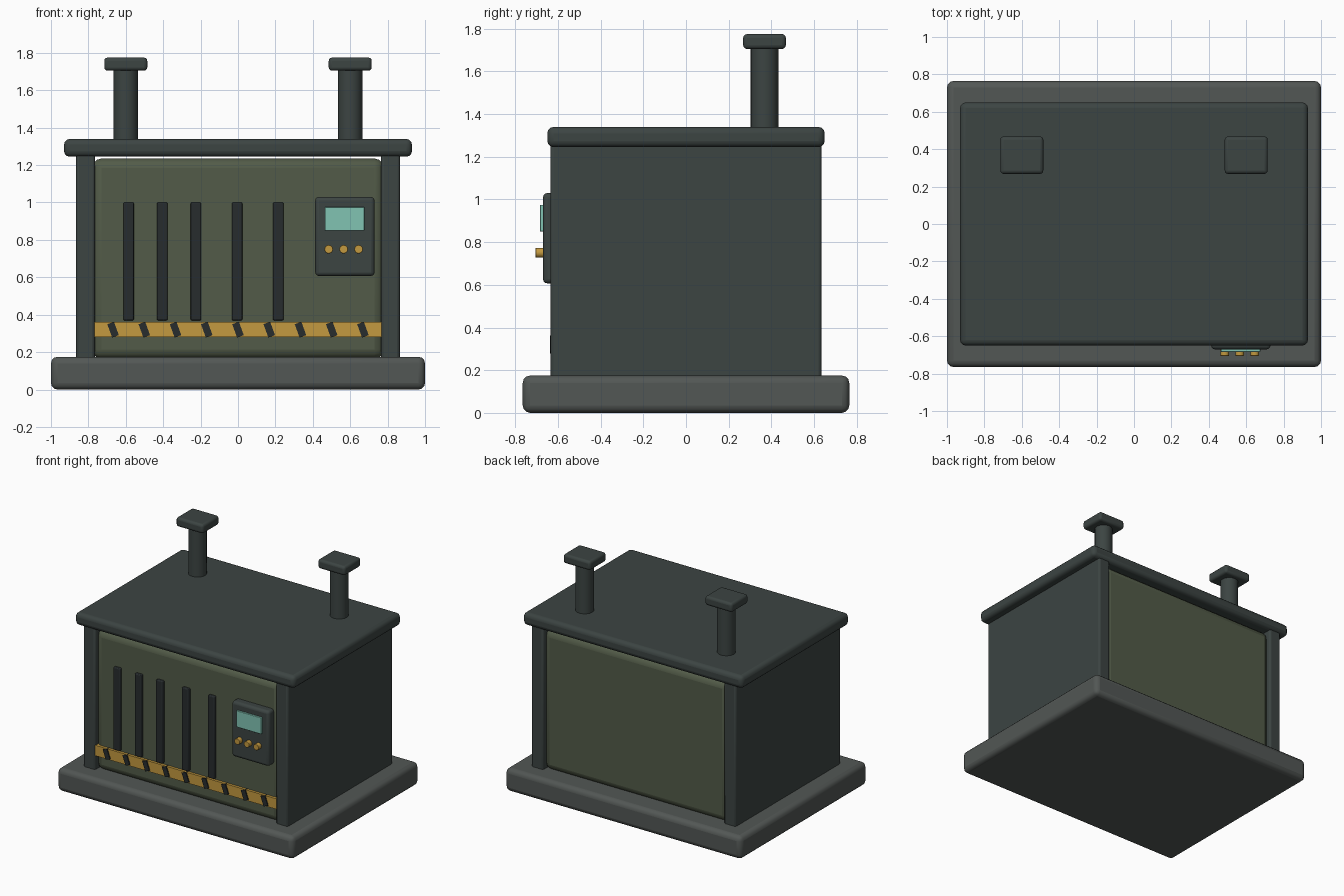
import bpy, math

if "Cube" in bpy.data.objects:
    bpy.data.objects.remove(bpy.data.objects["Cube"])


def material(name, rgb):
    m = bpy.data.materials.new(name)
    m.diffuse_color = (*rgb, 1)
    m.use_nodes = True
    m.node_tree.nodes["Principled BSDF"].inputs["Base Color"].default_value = m.diffuse_color
    return m


DARK = material("dark_steel", (0.045, 0.058, 0.055))
GREEN = material("olive_paint", (0.085, 0.105, 0.065))
STONE = material("concrete", (0.085, 0.095, 0.09))
BLACK = material("black_rubber", (0.02, 0.025, 0.027))
YELLOW = material("hazard_yellow", (0.55, 0.32, 0.05))
GLASS = material("screen_glass", (0.22, 0.55, 0.45))


def finish(ob, name, mat, bevel):
    ob.name = name
    ob.data.materials.append(mat)
    if bevel:
        b = ob.modifiers.new("bevel", 'BEVEL')
        b.width = bevel
        b.segments = 3
    bpy.ops.object.shade_smooth_by_angle(angle=math.radians(35))
    return ob


def box(name, x, y, z, mat, bevel=0.0, tilt=0.0):
    """Box from (min, max) ranges, optionally tilted about y."""
    r = (x, y, z)
    bpy.ops.mesh.primitive_cube_add(size=1, location=[(a + b) / 2 for a, b in r])
    ob = bpy.context.object
    ob.scale = [b - a for a, b in r]
    bpy.ops.object.transform_apply(location=False, rotation=False, scale=True)
    ob.rotation_euler.y = tilt
    return finish(ob, name, mat, bevel)


def cylinder(name, loc, radius, depth, sides, mat, rot=(0, 0, 0), bevel=0.0):
    bpy.ops.mesh.primitive_cylinder_add(vertices=sides, radius=radius, depth=depth,
                                        location=loc, rotation=rot)
    return finish(bpy.context.object, name, mat, bevel)


# Main structure
box("base_slab", (-1, 1), (-0.765, 0.765), (0, 0.175), STONE, 0.035)
box("body", (-0.78, 0.78), (-0.61, 0.61), (0.165, 1.235), GREEN, 0.05)
box("roof", (-0.93, 0.93), (-0.65, 0.65), (1.245, 1.34), DARK, 0.03)

# Side walls and roof vents, one per side
for s, side in ((-1, "left"), (1, "right")):
    box(f"{side}_wall", sorted((s * 0.765, s * 0.865)), (-0.635, 0.635),
        (0.16, 1.26), DARK, 0.015)
    cylinder(f"{side}_vent_pipe", (s * 0.6, 0.368, 1.52), 0.065, 0.40, 16, DARK)
    box(f"{side}_vent_cap", (s * 0.6 - 0.115, s * 0.6 + 0.115), (0.268, 0.468),
        (1.705, 1.775), DARK, 0.018)

# Front slats
for i, x in enumerate((-0.585, -0.405, -0.225, -0.005, 0.215)):
    box(f"slat_{i + 1}", (x - 0.028, x + 0.028), (-0.634, -0.59), (0.37, 1.0), BLACK, 0.006)

# Hazard band with slanted stripes
box("hazard_band", (-0.768, 0.766), (-0.63, -0.59), (0.28, 0.36), YELLOW)
for i in range(9):
    x = (i - 4) * 0.167
    box(f"hazard_stripe_{i + 1}", (x - 0.019, x + 0.019), (-0.638, -0.61),
        (0.282, 0.358), BLACK, tilt=math.radians(-20))

# Control panel
box("control_panel", (0.413, 0.73), (-0.67, -0.59), (0.607, 1.03), DARK, 0.02)
box("screen", (0.465, 0.675), (-0.684, -0.66), (0.85, 0.975), GLASS, 0.003)
for i, x in enumerate((0.485, 0.565, 0.645)):
    cylinder(f"knob_{i + 1}", (x, -0.685, 0.75), 0.023, 0.04, 16, YELLOW,
             rot=(math.pi / 2, 0, 0), bevel=0.003)
